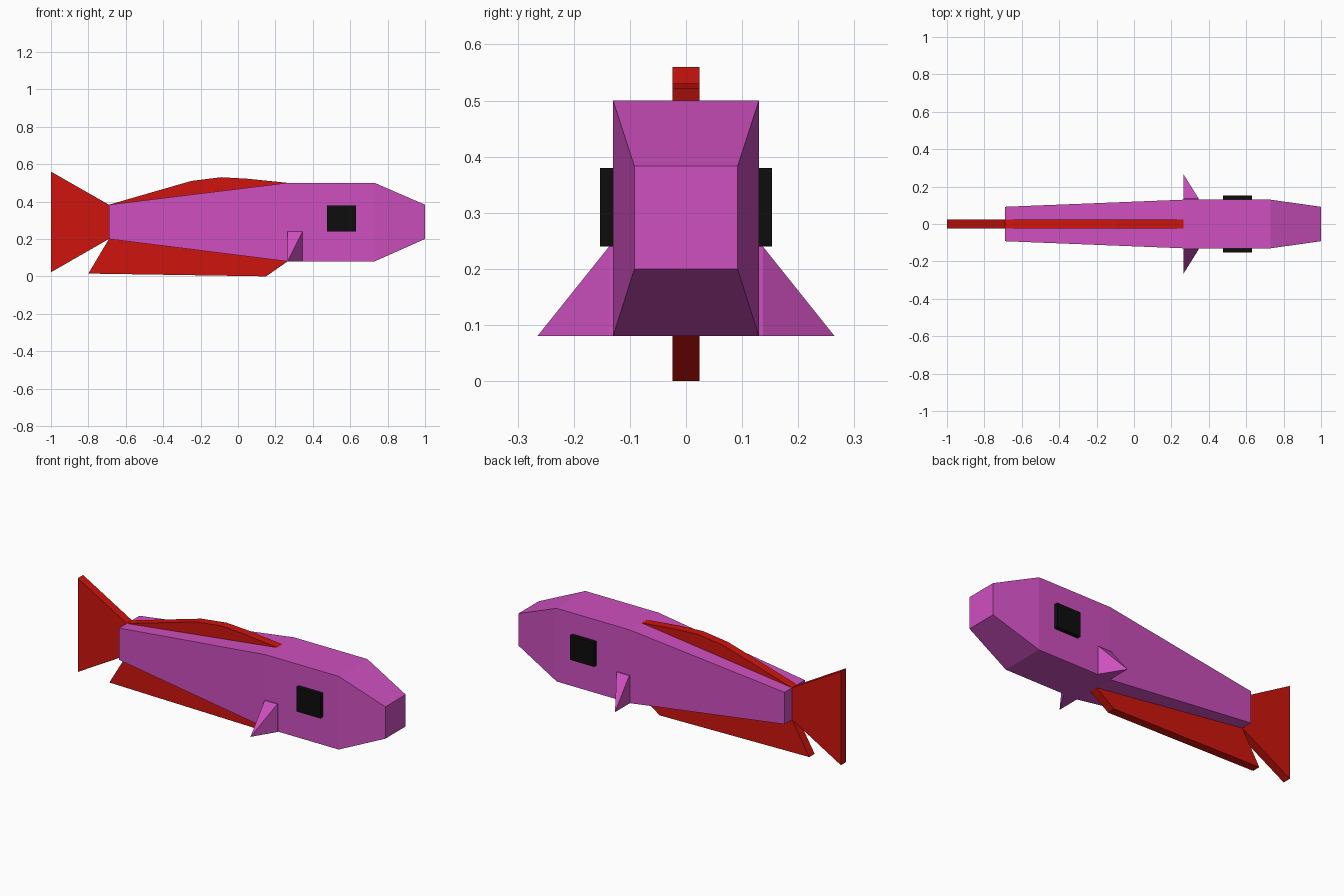
import bpy
import bmesh

if "Cube" in bpy.data.objects:
    bpy.data.objects.remove(bpy.data.objects["Cube"])


def material(name, rgb):
    m = bpy.data.materials.new(name)
    m.diffuse_color = (*rgb, 1)
    m.use_nodes = True
    m.node_tree.nodes["Principled BSDF"].inputs["Base Color"].default_value = m.diffuse_color
    return m


PURPLE = material("purple", (0.62, 0.08, 0.52))
RED = material("red", (0.62, 0.007, 0.004))
BLACK = material("black", (0.004, 0.004, 0.004))


def loft(name, rings, mat, mirror=False):
    """Join rings of equal point count into a closed flat-faced solid."""
    bm = bmesh.new()
    loops = [[bm.verts.new(p) for p in ring] for ring in rings]
    n = len(loops[0])
    for a, b in zip(loops, loops[1:]):
        for i in range(n):
            j = (i + 1) % n
            bm.faces.new((a[i], a[j], b[j], b[i]))
    bm.faces.new(loops[0][::-1])
    bm.faces.new(loops[-1])
    return finish(name, bm, mat, mirror)


def finish(name, bm, mat, mirror=False):
    bmesh.ops.recalc_face_normals(bm, faces=bm.faces)
    mesh = bpy.data.meshes.new(name)
    bm.to_mesh(mesh)
    bm.free()
    mesh.materials.append(mat)
    ob = bpy.data.objects.new(name, mesh)
    bpy.context.collection.objects.link(ob)
    if mirror:
        mod = ob.modifiers.new("mirror", 'MIRROR')
        mod.use_axis = (False, True, False)
        mod.use_mirror_merge = False
    return ob


def plate(name, outline, y0, y1, mat, mirror=False):
    """Extrude an x-z outline between two y positions."""
    return loft(name, [[(x, y, z) for x, z in outline] for y in (y0, y1)], mat, mirror)


def section(x, w, z0, z1):
    return [(x, -w, z0), (x, w, z0), (x, w, z1), (x, -w, z1)]


# Body: rectangular sections from tail to nose
loft("body", [section(-0.69, 0.092, 0.20, 0.383),
              section(0.265, 0.13, 0.08, 0.50),
              section(0.73, 0.13, 0.08, 0.50),
              section(1.0, 0.092, 0.20, 0.383)], PURPLE)

# Flat red fins on the centre line, sunk slightly into the body
T = 0.024
plate("tail_fin", [(-1, 0.022), (-0.69, 0.20), (-0.69, 0.383), (-1, 0.56)], -T, T, RED)
plate("back_fin", [(-0.69, 0.383), (-0.25, 0.51), (-0.09, 0.53), (0.05, 0.522),
                   (0.265, 0.50), (-0.2, 0.42)], -T, T, RED)
plate("belly_fin", [(-0.69, 0.20), (-0.80, 0.015), (0.15, 0.0), (0.265, 0.08),
                    (-0.2, 0.16)], -T, T, RED)

# Square eyes
plate("eyes", [(0.477, 0.24), (0.63, 0.24), (0.63, 0.38), (0.477, 0.38)],
      -0.153, -0.12, BLACK, mirror=True)

# Side fins: thin base with one swept-out lower rear corner
bm = bmesh.new()
for p in [(0.265, -0.265, 0.08)] + [(x, y, z) for x in (0.265, 0.345)
                                    for y in (-0.125, -0.137) for z in (0.08, 0.24)]:
    bm.verts.new(p)
hull = bmesh.ops.convex_hull(bm, input=bm.verts)
loose = [v for v in bm.verts if not v.link_faces]
bmesh.ops.delete(bm, geom=loose, context='VERTS')
finish("side_fins", bm, PURPLE, mirror=True)
